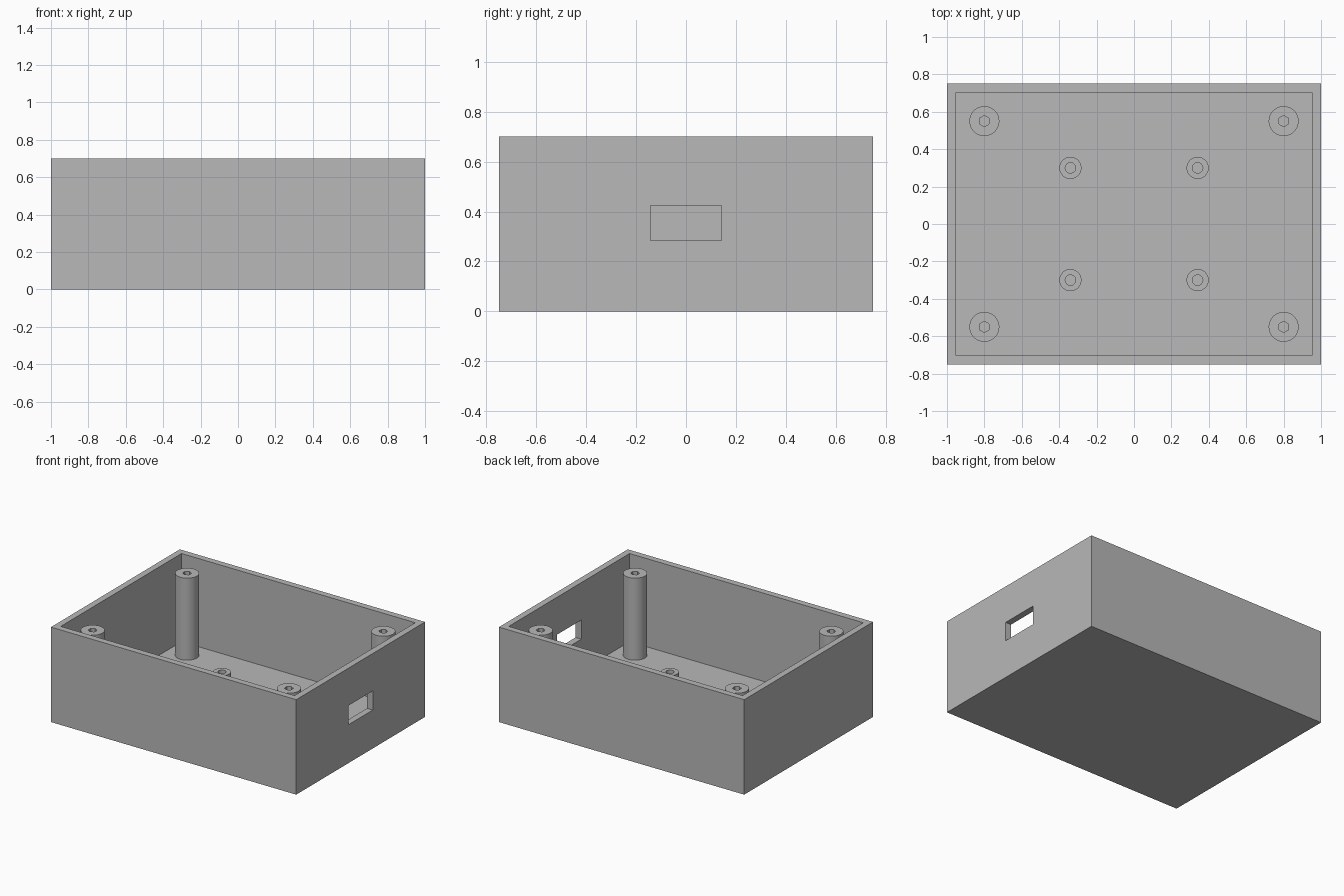
import bpy, bmesh, math

if "Cube" in bpy.data.objects:
    bpy.data.objects.remove(bpy.data.objects["Cube"])

W, D, H = 2.0, 1.5, 0.70      # outer size of the case
WALL, FLOOR = 0.047, 0.05

grey = bpy.data.materials.new("plain grey")
grey.diffuse_color = (0.48, 0.48, 0.48, 1)
grey.use_nodes = True
grey.node_tree.nodes["Principled BSDF"].inputs["Base Color"].default_value = grey.diffuse_color


def finish(name, bm):
    bmesh.ops.recalc_face_normals(bm, faces=bm.faces)
    mesh = bpy.data.meshes.new(name)
    bm.to_mesh(mesh)
    bm.free()
    ob = bpy.data.objects.new(name, mesh)
    bpy.context.collection.objects.link(ob)
    mesh.materials.append(grey)
    return ob


def box(name, lo, hi):
    bm = bmesh.new()
    bmesh.ops.create_cube(bm, size=1)
    for v in bm.verts:
        v.co = [(a + b) / 2 + c * (b - a) for a, b, c in zip(lo, hi, v.co)]
    return finish(name, bm)


def ring(bm, r, z, n, turn=0.0):
    return [bm.verts.new((r * math.cos(turn + math.tau * i / n),
                          r * math.sin(turn + math.tau * i / n), z)) for i in range(n)]


def post(name, x, y, r, hole, hole_sides, top):
    """Round screw post with a blind hole that ends at the floor."""
    n = 48
    bm = bmesh.new()
    base, rim = ring(bm, r, FLOOR, n), ring(bm, r, top, n)
    turn = math.pi / 2
    lip = ring(bm, hole, top, hole_sides, turn)
    pit = ring(bm, hole, FLOOR + 0.001, hole_sides, turn)
    for a, b in ((base, rim), (lip, pit)):
        for i in range(len(a)):
            j = (i + 1) % len(a)
            bm.faces.new((a[i], a[j], b[j], b[i]))
    bm.faces.new(pit)
    bm.faces.new(base)
    # flat annular top between the rim and the hole
    step = n // hole_sides
    shift = n // 4                      # lines up the rim with the turned hole
    for k in range(hole_sides):
        arc = [rim[(shift + k * step + i) % n] for i in range(step + 1)]
        bm.faces.new(arc + [lip[(k + 1) % hole_sides], lip[k]])
    ob = finish(name, bm)
    ob.location = (x, y, 0)
    bpy.ops.object.select_all(action='DESELECT')
    ob.select_set(True)
    bpy.context.view_layer.objects.active = ob
    bpy.ops.object.shade_smooth_by_angle(angle=math.radians(30))


# Open case: hollowed box with a port cut through the right wall
case = box("case", (-W / 2, -D / 2, 0), (W / 2, D / 2, H))
cutters = [
    box("cavity_cutter", (-W / 2 + WALL, -D / 2 + WALL, FLOOR),
        (W / 2 - WALL, D / 2 - WALL, H + 0.2)),
    box("port_cutter", (W / 2 - 0.2, -0.142, 0.283), (W / 2 + 0.2, 0.142, 0.424)),
]
for cutter in cutters:
    mod = case.modifiers.new(cutter.name, 'BOOLEAN')
    mod.operation = 'DIFFERENCE'
    mod.solver = 'EXACT'
    mod.object = cutter
    bpy.context.view_layer.objects.active = case
    bpy.ops.object.modifier_apply(modifier=mod.name)
for cutter in cutters:
    bpy.data.objects.remove(cutter)

# Tall lid posts in the corners, short board standoffs near the middle
for sx, side in ((-1, "left"), (1, "right")):
    for sy, end in ((-1, "front"), (1, "back")):
        post(f"lid_post_{end}_{side}", sx * 0.80, sy * 0.55, 0.08, 0.03, 6, 0.655)
        post(f"board_standoff_{end}_{side}", sx * 0.34, sy * 0.30, 0.059, 0.028, 24, 0.146)
